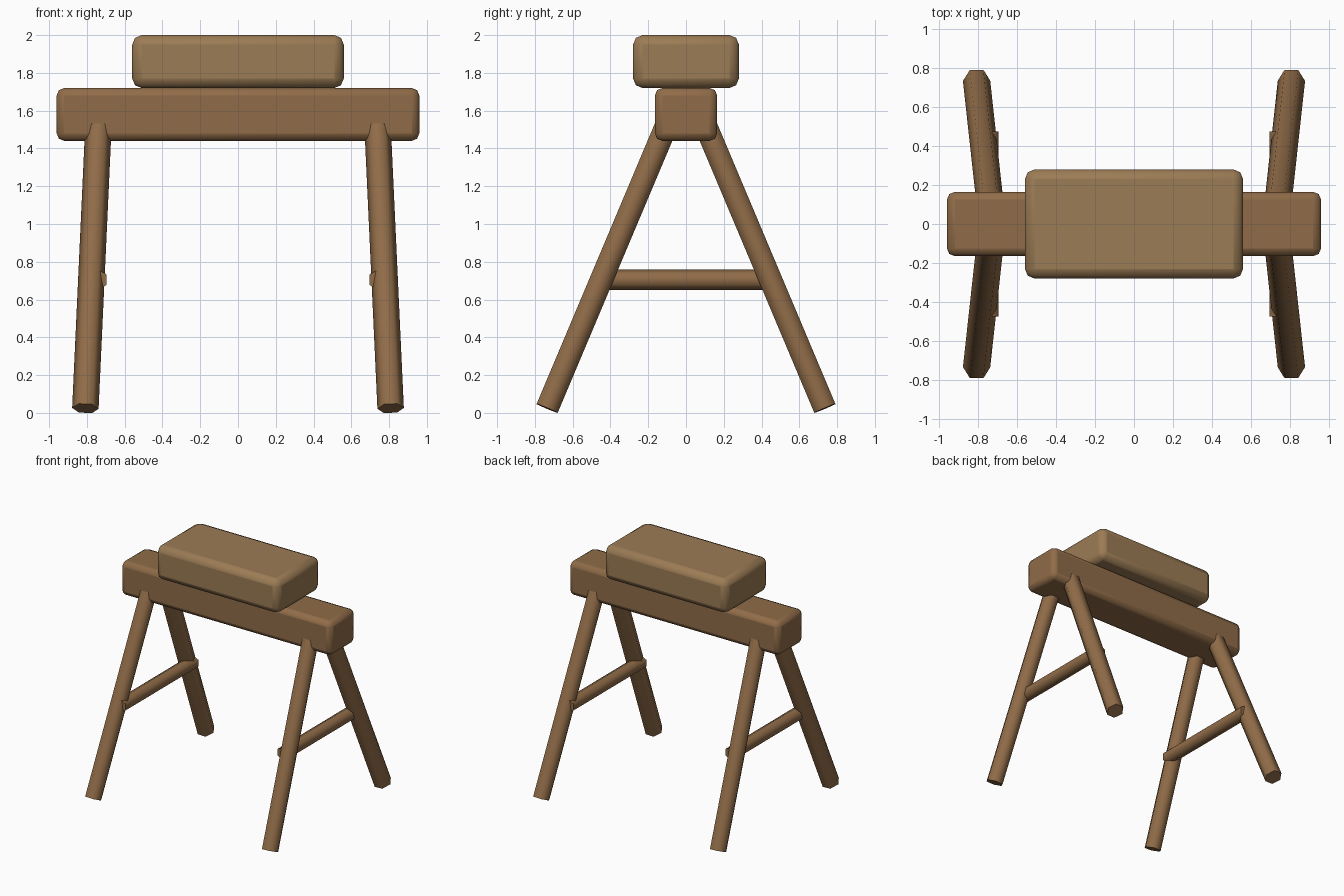
import bpy, math
from mathutils import Vector, Matrix

if "Cube" in bpy.data.objects:
    bpy.data.objects.remove(bpy.data.objects["Cube"])


def material(name, rgb):
    m = bpy.data.materials.new(name)
    m.diffuse_color = (*rgb, 1)
    m.use_nodes = True
    m.node_tree.nodes["Principled BSDF"].inputs["Base Color"].default_value = m.diffuse_color
    return m


seat_wood = material("light_wood", (0.33, 0.20, 0.09))
frame_wood = material("dark_wood", (0.28, 0.15, 0.065))


def finish(name, mat, angle):
    ob = bpy.context.object
    ob.name = name
    ob.data.materials.append(mat)
    bpy.ops.object.shade_smooth_by_angle(angle=math.radians(angle))
    return ob


def block(name, size, z, bevel, mat):
    bpy.ops.mesh.primitive_cube_add(size=1, location=(0, 0, z))
    ob = bpy.context.object
    ob.scale = size
    bpy.ops.object.transform_apply(location=False, rotation=False, scale=True)
    finish(name, mat, 50)
    mod = ob.modifiers.new("rounded_edges", 'BEVEL')
    mod.width = bevel
    mod.segments = 2


def pole(name, a, b, radius, corner, mat):
    # six-sided pole from a to b, one corner pointing along the given axis
    a, b = Vector(a), Vector(b)
    w = (b - a).normalized()
    u = (Vector(corner) - w * w.dot(Vector(corner))).normalized()
    rot = Matrix((u, w.cross(u), w)).transposed().to_4x4()
    bpy.ops.mesh.primitive_cylinder_add(vertices=6, radius=radius, depth=(b - a).length)
    ob = bpy.context.object
    # the primitive has a corner on its local y axis
    ob.matrix_world = Matrix.Translation((a + b) / 2) @ rot @ Matrix.Rotation(math.pi / 2, 4, 'Z')
    finish(name, mat, 65)


# seat pad and main beam
block("seat", (1.12, 0.56, 0.28), 1.86, 0.05, seat_wood)
block("beam", (1.92, 0.33, 0.28), 1.58, 0.04, frame_wood)

# splayed legs with a cross brace on each side
for sx, side in ((-1, "left"), (1, "right")):
    for sy, end in ((-1, "front"), (1, "back")):
        pole(f"{end}_{side}_leg", (sx * 0.808, sy * 0.735, 0.024),
             (sx * 0.738, sy * 0.096, 1.54), 0.07, (1, 0, 0), frame_wood)
    pole(f"{side}_brace", (sx * 0.743, -0.476, 0.705), (sx * 0.743, 0.476, 0.705),
         0.055, (0, 0, 1), frame_wood)
